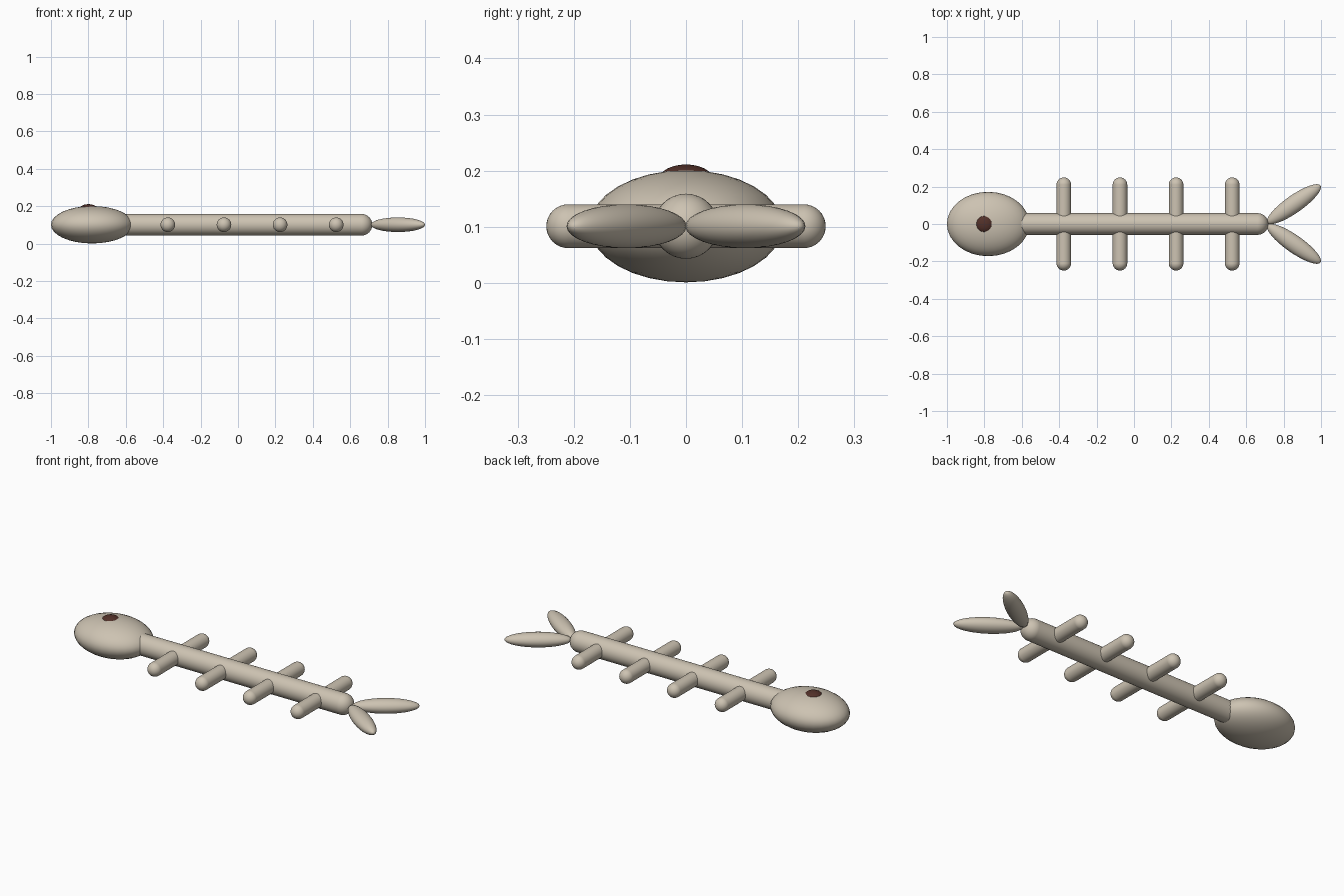
import bpy
from math import radians, pi

cube = bpy.data.objects.get("Cube")
if cube:
    bpy.data.objects.remove(cube, do_unlink=True)

MID = 0.101  # height of the centre line


def material(name, rgb):
    m = bpy.data.materials.new(name)
    m.use_nodes = True
    m.diffuse_color = (*rgb, 1)
    m.node_tree.nodes["Principled BSDF"].inputs["Base Color"].default_value = (*rgb, 1)
    return m


bone = material("bone beige", (0.61, 0.545, 0.445))
dark = material("dark red brown", (0.085, 0.03, 0.022))


def finish(name, mat):
    ob = bpy.context.object
    ob.name = name
    ob.data.materials.append(mat)
    bpy.ops.object.shade_smooth_by_angle(angle=radians(40))
    return ob


def ellipsoid(name, loc, radii, mat, turn=0):
    bpy.ops.mesh.primitive_uv_sphere_add(segments=32, ring_count=16, radius=1,
                                         location=loc, rotation=(0, 0, turn))
    bpy.context.object.scale = radii
    return finish(name, mat)


def rod(name, loc, radius, length, rot):
    bpy.ops.mesh.primitive_cylinder_add(vertices=32, radius=radius, depth=length,
                                        location=loc, rotation=rot)
    return finish(name, bone)


# Head with a single eye on the upper side
ellipsoid("head", (-0.78, 0, MID), (0.22, 0.172, 0.1), bone)
ellipsoid("eye", (-0.8, 0, 0.186), (0.047, 0.047, 0.025), dark)

# Spine with a rounded tail end
start, end = -0.65, 0.66
rod("spine", ((start + end) / 2, 0, MID), 0.058, end - start, (0, pi / 2, 0))
ellipsoid("spine_end", (end, 0, MID), (0.058,) * 3, bone)

# Ribs with rounded tips, and tail fins, on both sides
for side, word in ((1, "back"), (-1, "front")):
    for i in range(4):
        x = -0.375 + 0.3 * i
        rod(f"rib_{word}_{i + 1}", (x, side * 0.105, MID), 0.039, 0.21, (pi / 2, 0, 0))
        ellipsoid(f"rib_tip_{word}_{i + 1}", (x, side * 0.21, MID), (0.039,) * 3, bone)
    ellipsoid(f"tail_fin_{word}", (0.855, side * 0.106, MID),
              (0.174, 0.047, 0.039), bone, side * radians(35))
